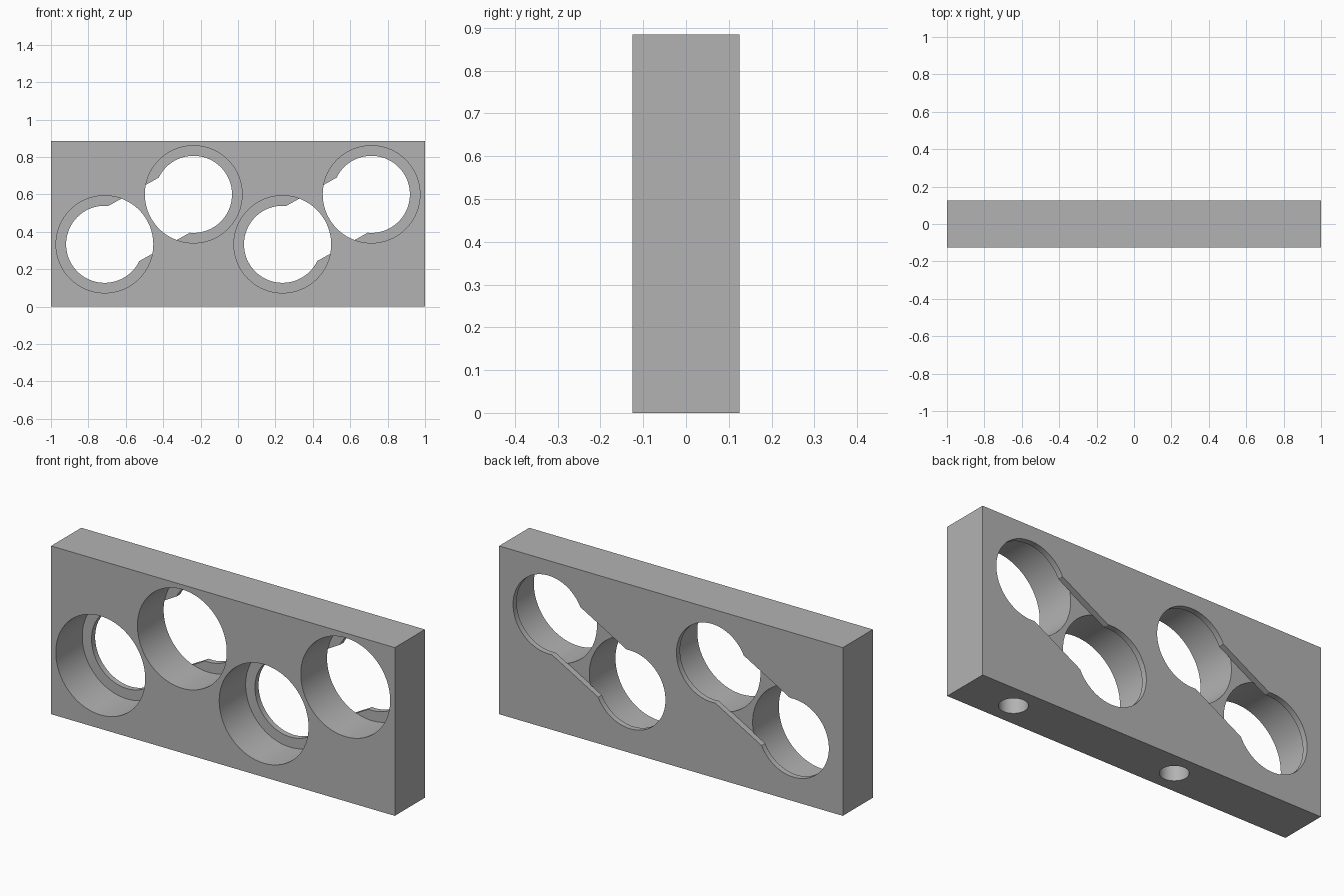
import bpy
import math
from mathutils import Vector

cube = bpy.data.objects.get("Cube")
if cube:
    bpy.data.objects.remove(cube, do_unlink=True)

WIDTH, DEPTH, HEIGHT = 2.0, 0.25, 0.885
BACK = DEPTH / 2
LIP = 0.03                      # thin rim left at the back of each pocket
POCKET_R, HOLE_R, BORE_R = 0.26, 0.206, 0.068
SLOT_WIDTH = 0.338
LOW_Z, HIGH_Z = 0.333, 0.6
PAIRS = [(-0.713, -0.238), (0.238, 0.713)]   # x of the low and high pocket

grey = bpy.data.materials.new("plain grey")
grey.use_nodes = True
colour = (0.45, 0.45, 0.45, 1)
grey.diffuse_color = colour
grey.node_tree.nodes["Principled BSDF"].inputs["Base Color"].default_value = colour


def box(name, size, centre, tilt=0):
    bpy.ops.mesh.primitive_cube_add(size=1, location=centre, rotation=(0, tilt, 0))
    ob = bpy.context.object
    ob.name = name
    ob.scale = size
    bpy.ops.object.transform_apply(location=True, rotation=True, scale=True)
    return ob


def cylinder(name, radius, start, end):
    start, end = Vector(start), Vector(end)
    axis = end - start
    bpy.ops.mesh.primitive_cylinder_add(
        vertices=96, radius=radius, depth=axis.length, location=(start + end) / 2,
        rotation=axis.to_track_quat('Z', 'Y').to_euler())
    ob = bpy.context.object
    ob.name = name
    return ob


# Solid plate
plate = box("holder_plate", (WIDTH, DEPTH, HEIGHT), (0, 0, HEIGHT / 2))
plate.data.materials.append(grey)

cutters = []
for low_x, high_x in PAIRS:
    # Round pockets from the front, with a smaller opening through the rim
    for x, z in ((low_x, LOW_Z), (high_x, HIGH_Z)):
        cutters.append(cylinder("pocket_cutter", POCKET_R, (x, -0.2, z), (x, BACK - LIP, z)))
        cutters.append(cylinder("opening_cutter", HOLE_R, (x, 0, z), (x, 0.2, z)))

    # Shallow slanted channel at the back, joining the pair
    dx, dz = high_x - low_x, HIGH_Z - LOW_Z
    slot_depth = LIP + 0.002
    cutters.append(box(
        "channel_cutter", (math.hypot(dx, dz), slot_depth + 0.1, SLOT_WIDTH),
        ((low_x + high_x) / 2, BACK - slot_depth / 2 + 0.05, (LOW_Z + HIGH_Z) / 2),
        -math.atan2(dz, dx)))

    # Blind bore in the underside, below the high pocket
    cutters.append(cylinder("bore_cutter", BORE_R, (high_x, 0, -0.1), (high_x, 0, 0.2)))

# Cut everything out of the plate
bpy.context.view_layer.objects.active = plate
for cutter in cutters:
    cutter.hide_render = True
    mod = plate.modifiers.new("cut", 'BOOLEAN')
    mod.operation = 'DIFFERENCE'
    mod.solver = 'EXACT'
    mod.object = cutter
    bpy.ops.object.modifier_apply(modifier=mod.name)
    bpy.data.objects.remove(cutter, do_unlink=True)

bpy.ops.object.select_all(action='DESELECT')
plate.select_set(True)
bpy.ops.object.shade_smooth_by_angle(angle=math.radians(30))
